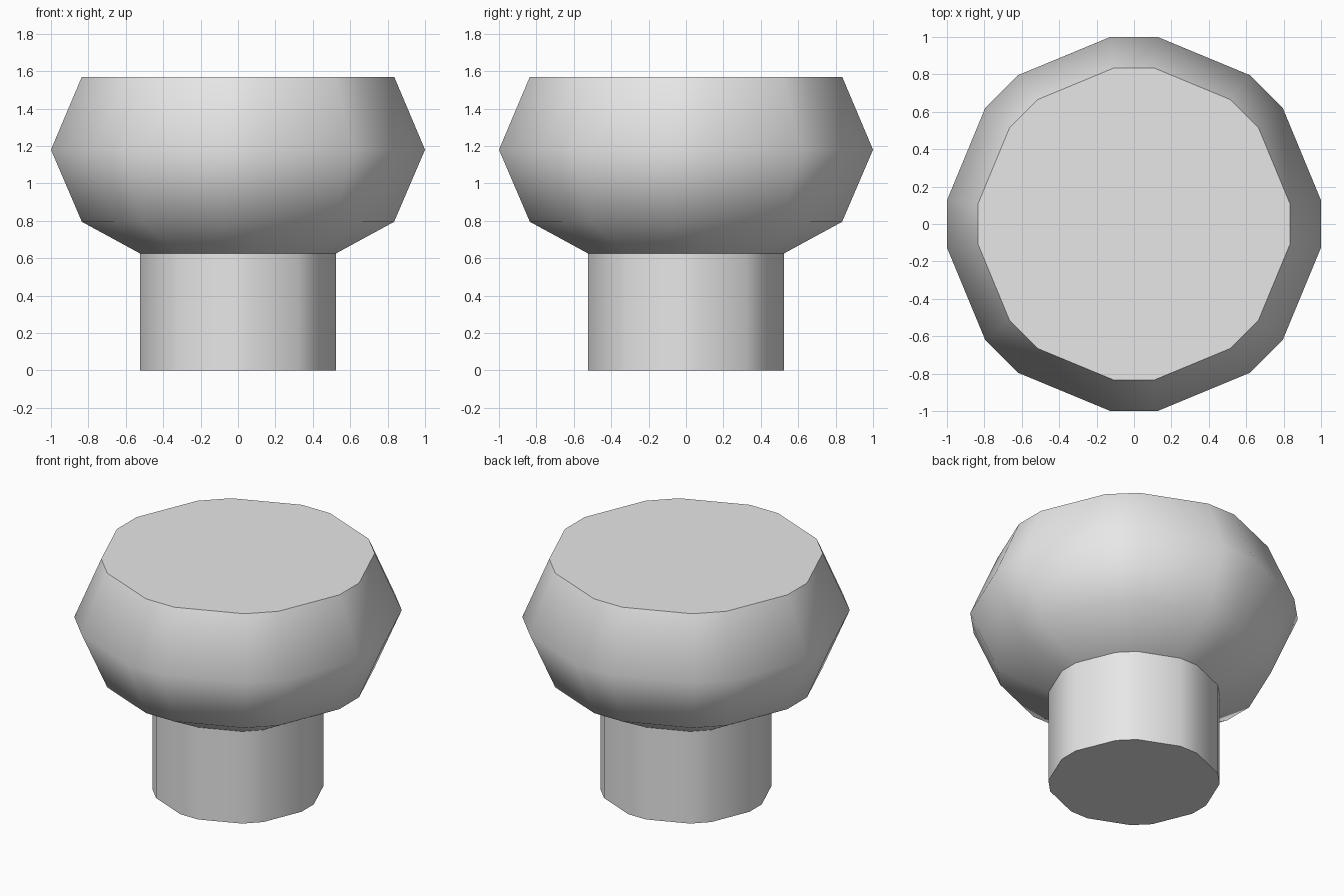
import bpy
import bmesh
from math import radians, sin, cos

cube = bpy.data.objects.get("Cube")
if cube:
    bpy.data.objects.remove(cube, do_unlink=True)

GREY = (0.8, 0.8, 0.8, 1.0)
grey = bpy.data.materials.new("plain grey")
grey.use_nodes = True
grey.diffuse_color = GREY
grey.node_tree.nodes["Principled BSDF"].inputs["Base Color"].default_value = GREY

# Octagon with narrow bevelled corners: a pair of points about each axis and diagonal
ANGLES = [radians(45 * k + side * 7.2) for k in range(8) for side in (-1, 1)]
CORNER = 1 / cos(radians(7.2))  # puts the narrow sides at the given radius


def lathe(name, profile, cap_bottom=False, cap_top=False):
    """Sweep (radius, height) points around the bevelled octagon."""
    bm = bmesh.new()
    rings = [[bm.verts.new((r * CORNER * cos(a), r * CORNER * sin(a), z)) for a in ANGLES]
             for r, z in profile]
    n = len(ANGLES)
    for low, high in zip(rings, rings[1:]):
        for i in range(n):
            j = (i + 1) % n
            bm.faces.new((low[i], low[j], high[j], high[i]))
    if cap_bottom:
        bm.faces.new(rings[0][::-1])
    if cap_top:
        bm.faces.new(rings[-1])
    mesh = bpy.data.meshes.new(name)
    bm.to_mesh(mesh)
    bm.free()
    mesh.materials.append(grey)
    obj = bpy.data.objects.new(name, mesh)
    bpy.context.collection.objects.link(obj)
    # Smooth around the sides, crisp at the flat caps
    bpy.ops.object.select_all(action='DESELECT')
    obj.select_set(True)
    bpy.context.view_layer.objects.active = obj
    bpy.ops.object.shade_smooth_by_angle(angle=radians(55))
    return obj


# Straight stem
lathe("stem", [(0.523, 0), (0.523, 0.625)], cap_bottom=True)

# Rounded head with a flat top
lathe("head", [(0.523, 0.625), (0.835, 0.795), (1.0, 1.18), (0.835, 1.57)], cap_top=True)
